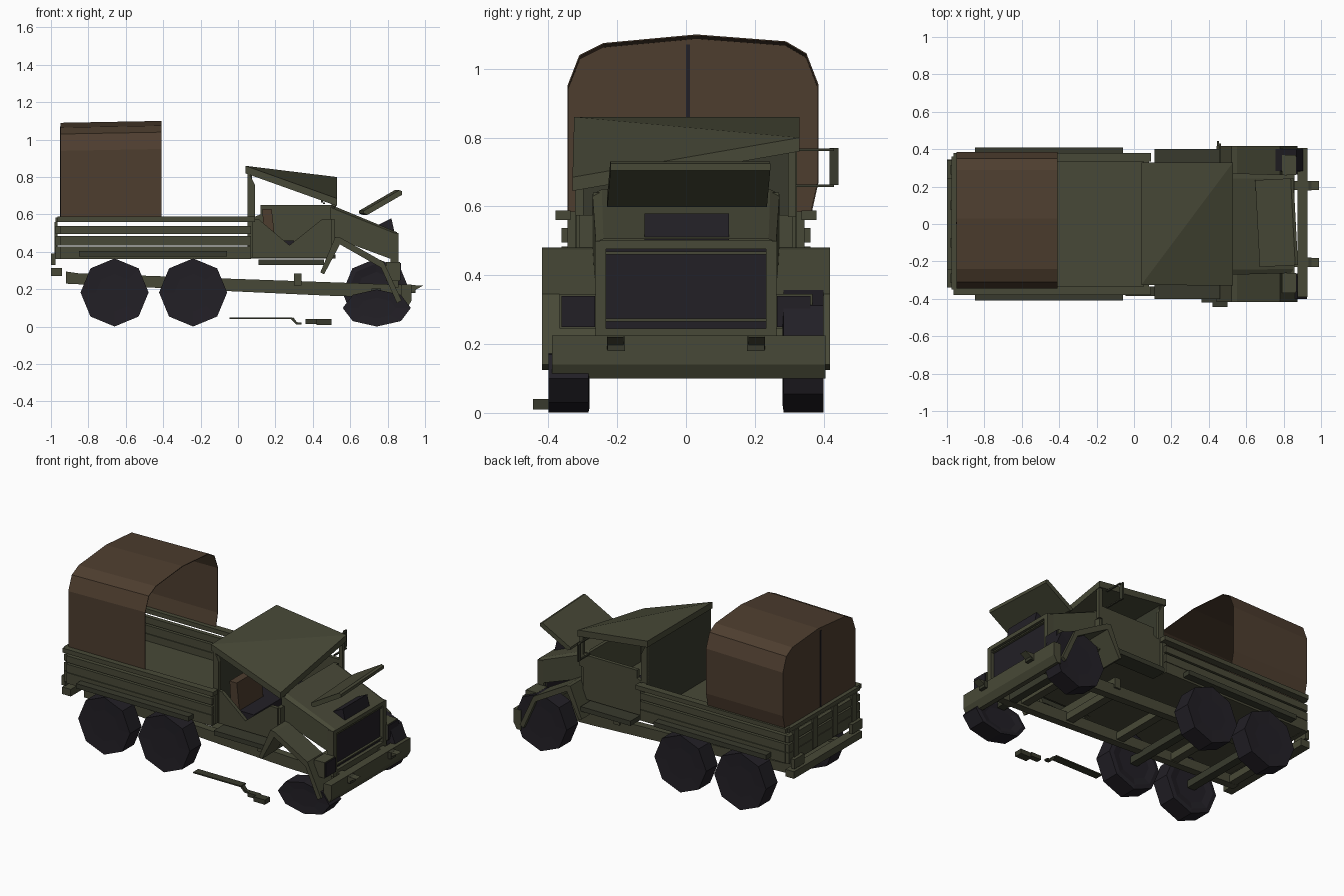
import bpy, bmesh, math


def mat(name, c):
    m = bpy.data.materials.new(name)
    m.diffuse_color = (*c, 1)
    return m


OLIVE = mat("olive_paint", (0.064, 0.066, 0.038))
CANVAS = mat("brown_canvas", (0.075, 0.047, 0.028))
DARK = mat("dark_rubber", (0.016, 0.014, 0.019))
STEEL = mat("dark_olive", (0.04, 0.042, 0.026))


def mesh(name, verts, faces, m):
    bm = bmesh.new()
    vs = [bm.verts.new(v) for v in verts]
    for f in faces:
        bm.faces.new([vs[i] for i in f])
    bmesh.ops.recalc_face_normals(bm, faces=bm.faces)
    me = bpy.data.meshes.new(name)
    bm.to_mesh(me)
    bm.free()
    me.materials.append(m)
    ob = bpy.data.objects.new(name, me)
    bpy.context.collection.objects.link(ob)
    return ob


def slab(name, a, b, m=OLIVE):
    """Solid between two matching outlines."""
    n = len(a)
    f = [range(n), range(n, 2 * n)] + [(i, (i + 1) % n, n + (i + 1) % n, n + i) for i in range(n)]
    return mesh(name, a + b, f, m)


def prism(name, pts, y, m=OLIVE):
    """Side profile in x, z extruded across y."""
    return slab(name, [(x, y[0], z) for x, z in pts], [(x, y[1], z) for x, z in pts], m)


def box(name, x, y, z, m=OLIVE):
    return prism(name, [(x[0], z[0]), (x[1], z[0]), (x[1], z[1]), (x[0], z[1])], y, m)


def mirrored(fn, name, a, y, *rest):
    for side, s in (("left", 1), ("right", -1)):
        fn(f"{name}_{side}", a, sorted((s * y[0], s * y[1])), *rest)


def wheel(name, x, z, s, squash=1.0):
    """Eight-sided turned wheel, profile of (radius, y)."""
    prof = [(0.11, 0.288), (0.155, 0.28), (0.182, 0.284), (0.182, 0.40), (0.1, 0.396)]
    n = 8
    v = [(x + r * math.cos(k * math.tau / n), s * y, z + squash * r * math.sin(k * math.tau / n))
         for r, y in prof for k in range(n)]
    f = [(j * n + k, j * n + (k + 1) % n, (j + 1) * n + (k + 1) % n, (j + 1) * n + k)
         for j in range(len(prof) - 1) for k in range(n)]
    f += [range(n), range((len(prof) - 1) * n, len(prof) * n)]
    mesh(name, v, f, DARK)


# Wheels, the front right one is flat
for s in (-1, 1):
    for x in (-0.66, -0.24):
        wheel("rear_wheel", x, 0.183, s)
wheel("front_wheel_left", 0.74, 0.183, 1)
wheel("flat_front_wheel_right", 0.742, 0.1, -1, 0.545)

# Sagging chassis rails, cross members and axles
RAIL = [(-0.92, 0.23), (-0.92, 0.295), (-0.85, 0.285), (0.85, 0.225), (0.99, 0.22), (0.92, 0.18), (0.85, 0.155), (0.5, 0.165)]
mirrored(prism, "chassis_rail", RAIL, (0.181, 0.229))
for x in (-0.88, -0.45, -0.05, 0.32, 0.65):
    z = 0.25 - 0.035 * (x + 0.9)
    box("cross_member", (x - 0.025, x + 0.025), (-0.2, 0.2), (z - 0.02, z + 0.025))
box("cab_mount", (0.3, 0.34), (-0.24, 0.24), (0.22, 0.285))
for x in (-0.66, -0.24, 0.74):
    box("axle", (x - 0.025, x + 0.025), (-0.29, 0.29), (0.16, 0.205), STEEL)

# Bumpers
prism("front_bumper", [(0.875, 0.1), (0.905, 0.1), (0.928, 0.14), (0.928, 0.225), (0.875, 0.225)], (-0.39, 0.405))
mirrored(box, "tow_bracket", (0.9, 0.95), (0.178, 0.228), (0.18, 0.222), STEEL)
box("rear_bumper", (-1.0, -0.94), (-0.335, 0.345), (0.27, 0.315))

# Cargo bed with planked sides and tailgate
box("bed_floor", (-0.95, 0.07), (-0.35, 0.35), (0.365, 0.385))
for z0, z1 in ((0.362, 0.43), (0.433, 0.484), (0.495, 0.537)):
    mirrored(box, "bed_plank", (-0.95, 0.07), (0.335, 0.362), (z0, z1))
    box("tailgate_plank", (-0.975, -0.95), (-0.35, 0.36), (z0, z1))
mirrored(box, "bed_top_rail", (-0.965, 0.09), (0.335, 0.38), (0.56, 0.588))
mirrored(box, "bed_rub_rail", (-0.85, -0.06), (0.35, 0.41), (0.375, 0.405), STEEL)
box("tailgate_top_rail", (-0.975, -0.95), (-0.35, 0.36), (0.56, 0.585))
for y in (-0.29, -0.1, 0.1, 0.29):
    box("tailgate_post", (-0.98, -0.965), (y - 0.025, y + 0.025), (0.37, 0.56))
mirrored(box, "tail_lamp", (-1.0, -0.975), (0.24, 0.34), (0.33, 0.39))
mirrored(box, "bed_front_post", (0.05, 0.08), (0.31, 0.345), (0.37, 0.585))

# Canvas cover, open to the front, with a seam at the back
ARC = [(-0.345, 0.58), (-0.345, 0.95), (-0.31, 1.04), (-0.24, 1.075), (0.03, 1.10), (0.29, 1.08),
       (0.35, 1.045), (0.385, 0.955), (0.385, 0.67), (0.365, 0.58)]
n = len(ARC)
V = [(-0.41, y, z) for y, z in ARC] + [(-0.95, y, z - 0.01 * (z > 0.9)) for y, z in ARC]
cover = mesh("canvas_cover", V, [(i, i + 1, n + i + 1, n + i) for i in range(n - 1)] + [range(n, 2 * n)], CANVAS)
cover.modifiers.new("cloth", 'SOLIDIFY').thickness = 0.004
box("canvas_seam", (-0.953, -0.946), (0.0, 0.012), (0.585, 1.07), DARK)

# Cab shell
box("cab_back_wall", (0.05, 0.075), (-0.31, 0.31), (0.37, 0.825), STEEL)
REAR_PILLAR = [(0.05, 0.37), (0.09, 0.37), (0.09, 0.76), (0.06, 0.82), (0.05, 0.82)]
mirrored(prism, "cab_rear_pillar", REAR_PILLAR, (0.298, 0.322))
box("cab_floor", (0.07, 0.52), (-0.3, 0.3), (0.365, 0.385))
DAMAGED = [(0.07, 0.37), (0.5, 0.37), (0.5, 0.575), (0.45, 0.575), (0.275, 0.435), (0.11, 0.575), (0.07, 0.575)]
prism("damaged_door", DAMAGED, (-0.32, -0.297))
INTACT = [(0.07, 0.37), (0.5, 0.37), (0.5, 0.65), (0.12, 0.65), (0.12, 0.6), (0.07, 0.58)]
prism("intact_door", INTACT, (0.297, 0.32))
box("firewall", (0.495, 0.515), (-0.27, 0.27), (0.37, 0.64))
mirrored(box, "cowl_side", (0.49, 0.515), (0.25, 0.31), (0.37, 0.575))
box("left_windscreen_pillar", (0.5, 0.525), (0.297, 0.32), (0.57, 0.775))
mirrored(box, "running_board", (0.11, 0.46), (0.3, 0.4), (0.33, 0.36), STEEL)
box("seat_cushion", (0.12, 0.3), (-0.27, 0.27), (0.39, 0.46), DARK)
prism("seat_back", [(0.14, 0.45), (0.2, 0.45), (0.18, 0.63), (0.13, 0.63)], (-0.27, -0.03), CANVAS)

# Crushed roof shell, folded along its diagonal
top = [(0.04, -0.325, 0.86), (0.53, -0.33, 0.685), (0.53, 0.33, 0.80), (0.04, 0.33, 0.86)]
mesh("crushed_roof", top + [(x, y, z - 0.04) for x, y, z in top],
     [(0, 1, 2), (0, 2, 3), (4, 5, 6), (4, 6, 7)] + [(i, (i + 1) % 4, 4 + (i + 1) % 4, 4 + i) for i in range(4)], OLIVE)

# Hood, grille and engine
W0, W1 = 0.272, 0.262
for s in (-1, 1):
    side = [(0.5, s * W0, 0.48), (0.85, s * W1, 0.35), (0.85, s * W1, 0.495), (0.5, s * W0, 0.635)]
    slab("hood_side", side, [(x, y - s * 0.015, z) for x, y, z in side])
hood = [(0.5, W0, 0.635), (0.5, 0.245, 0.65), (0.5, -0.245, 0.65), (0.5, -W0, 0.635),
        (0.85, W1, 0.495), (0.85, 0.24, 0.505), (0.85, -0.24, 0.505), (0.85, -W1, 0.495)]
mesh("hood_top", hood, [(i, i + 1, i + 5, i + 4) for i in range(3)], OLIVE)
prism("engine_block", [(0.72, 0.53), (0.82, 0.58), (0.84, 0.49), (0.75, 0.48)], (-0.12, 0.125), DARK)
box("grille_recess", (0.815, 0.835), (-0.25, 0.25), (0.235, 0.49), DARK)
mirrored(box, "grille_post", (0.815, 0.857), (0.232, 0.264), (0.21, 0.5))
for z0, z1 in ((0.21, 0.245), (0.477, 0.502)):
    box("grille_rail", (0.815, 0.857), (-0.25, 0.25), (z0, z1))
for z in (0.27, 0.465):
    box("grille_bar", (0.83, 0.85), (-0.235, 0.235), (z - 0.004, z + 0.004))
FLAP = [(-0.105, -0.065), (-0.085, -0.072), (0.1, 0.035), (0.1, 0.055), (0.085, 0.06), (-0.105, -0.05)]
flap = prism("loose_hood_panel", FLAP, (-0.23, 0.235))
flap.location = (0.765, 0.005, 0.67)
flap.rotation_euler.z = math.radians(3)

# Bent front fenders
FENDER = [(0.44, 0.29), (0.52, 0.48), (0.55, 0.475), (0.78, 0.345), (0.875, 0.14), (0.85, 0.125), (0.765, 0.315), (0.545, 0.44), (0.46, 0.28)]
mirrored(prism, "front_fender", FENDER, (0.265, 0.418))

# Headlights: dark lens in a framed housing
mirrored(box, "headlight_housing", (0.79, 0.865), (0.262, 0.368), (0.245, 0.345))
mirrored(box, "headlight_bezel", (0.82, 0.872), (0.265, 0.362), (0.25, 0.34), DARK)

# Left mirror on its thin bracket
for z in (0.66, 0.765):
    box("mirror_arm", (0.455, 0.465), (0.31, 0.43), (z - 0.004, z + 0.004), STEEL)
box("mirror_plate", (0.445, 0.455), (0.417, 0.443), (0.663, 0.77), STEEL)

# Debris on the ground: fallen mirror and trim strip
box("fallen_mirror", (0.42, 0.5), (-0.445, -0.395), (0.01, 0.04), STEEL)
box("fallen_mirror_foot", (0.36, 0.43), (-0.42, -0.385), (0.015, 0.04), STEEL)
prism("fallen_strip", [(-0.045, 0.042), (0.29, 0.042), (0.29, 0.05), (-0.045, 0.05)], (-0.385, -0.335), STEEL)
BRACKET = [(0.28, 0.042), (0.31, 0.012), (0.34, 0.012), (0.34, 0.022), (0.315, 0.024), (0.295, 0.05)]
prism("fallen_strip_bracket", BRACKET, (-0.38, -0.355), STEEL)
